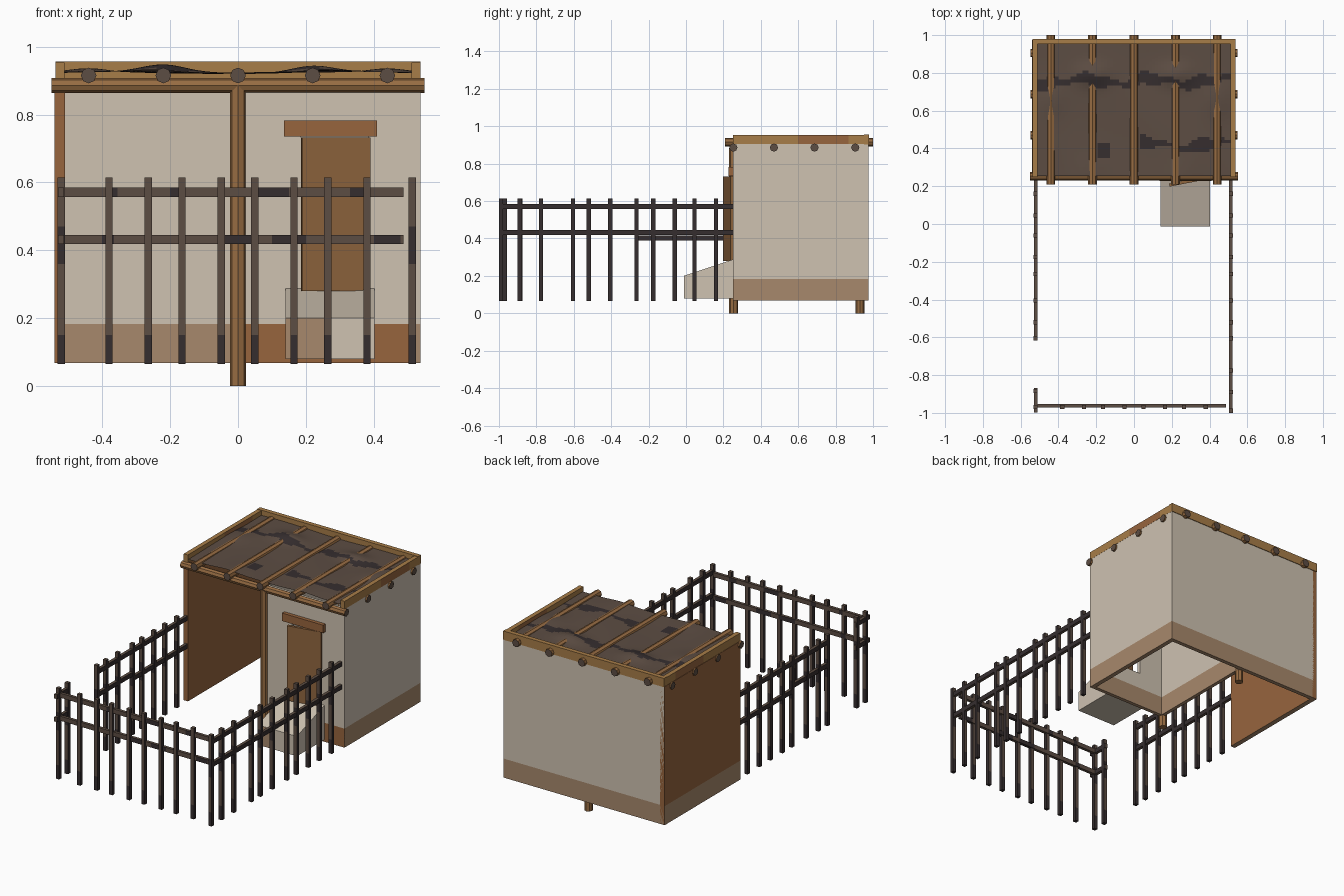
import bpy, bmesh, math, random
from mathutils import Matrix, Vector

if "Cube" in bpy.data.objects:
    bpy.data.objects.remove(bpy.data.objects["Cube"])

random.seed(4)
COLOURS = {
    "cream_plaster": (0.62, 0.54, 0.44),
    "tan_plaster": (0.39, 0.25, 0.15),
    "brown_plaster": (0.31, 0.130, 0.048),
    "door_wood": (0.275, 0.130, 0.048),
    "golden_wood": (0.39, 0.205, 0.065),
    "log_wood": (0.31, 0.150, 0.055),
    "grey_brown": (0.108, 0.074, 0.056),
    "charcoal": (0.036, 0.027, 0.028),
}
MATS = {}
for n, c in COLOURS.items():
    m = bpy.data.materials.new(n)
    m.diffuse_color = (*c, 1)
    m.use_nodes = True
    m.node_tree.nodes["Principled BSDF"].inputs["Base Color"].default_value = m.diffuse_color
    MATS[n] = m


def finish(name, bm, colours, rule=None):
    """Turn a bmesh into an object; rule(face) gives the colour index."""
    bm.normal_update()
    if rule:
        for f in bm.faces:
            f.material_index = rule(f)
    me = bpy.data.meshes.new(name)
    bm.to_mesh(me)
    bm.free()
    for c in colours:
        me.materials.append(MATS[c])
    ob = bpy.data.objects.new(name, me)
    bpy.context.collection.objects.link(ob)
    return ob


def add_box(bm, x0, x1, y0, y1, z0, z1):
    mat = Matrix.Translation(((x0 + x1) / 2, (y0 + y1) / 2, (z0 + z1) / 2)) @ \
        Matrix.Diagonal((x1 - x0, y1 - y0, z1 - z0, 1))
    bmesh.ops.create_cube(bm, size=1, matrix=mat)


def split(bm, co, no):
    bmesh.ops.bisect_plane(bm, geom=bm.verts[:] + bm.edges[:] + bm.faces[:],
                           plane_co=co, plane_no=no)


def box(name, dims, colours, rule=None, cut_z=None):
    bm = bmesh.new()
    add_box(bm, *dims)
    if cut_z:
        split(bm, (0, 0, cut_z), (0, 0, 1))
    return finish(name, bm, colours, rule)


def log(name, a, b, r, colours=("log_wood", "grey_brown"), sides=8):
    """Round log with differently coloured ends."""
    a, b = Vector(a), Vector(b)
    d = b - a
    rot = d.to_track_quat('Z', 'Y').to_matrix().to_4x4()
    bm = bmesh.new()
    bmesh.ops.create_cone(bm, cap_ends=True, segments=sides, radius1=r, radius2=r,
                          depth=d.length, matrix=Matrix.Translation((a + b) / 2) @ rot)
    ob = finish(name, bm, colours, lambda f: 1 if len(f.verts) > 4 else 0)
    return ob


# ---- walls, with a darker band along the foot
BAND, Z0, Z1 = 0.183, 0.068, 0.905
low = lambda f: 1 if f.calc_center_median().z < BAND else 0
CT = ("cream_plaster", "tan_plaster")
box("right_wall", (0.51, 0.537, 0.25, 0.975, Z0, Z1), CT, low, BAND)
box("back_wall", (-0.537, 0.537, 0.95, 0.975, Z0, Z1), CT, low, BAND)
box("partition_wall", (0.0, 0.022, 0.262, 0.95, Z0, Z1), CT, low, BAND)
box("left_wall", (-0.54, -0.51, 0.25, 0.975, Z0, Z1), ("brown_plaster", "tan_plaster"),
    lambda f: 1 if low(f) and (f.normal.x < -0.5 or f.normal.z < -0.5) else 0, BAND)

# ---- front wall of the closed room, built around the doorway
front_rule = lambda f: (0 if not low(f) else (2 if f.normal.y < -0.5 else 1))
for name, x0, x1, z0, z1 in (("front_wall_left", 0.02, 0.185, Z0, Z1),
                             ("front_wall_right", 0.385, 0.537, Z0, Z1),
                             ("front_wall_above_door", 0.185, 0.385, 0.735, Z1),
                             ("front_wall_below_door", 0.185, 0.385, Z0, 0.28)):
    box(name, (x0, x1, 0.25, 0.272, z0, z1),
        ("cream_plaster", "tan_plaster", "brown_plaster"), front_rule, BAND)

# ---- door standing ajar, and lintel
door = box("door", (-0.205, 0, -0.016, 0, 0.28, 0.732), ("door_wood",))
door.location = (0.387, 0.253, 0)
door.rotation_euler.z = math.radians(11)
box("door_lintel", (0.135, 0.41, 0.228, 0.262, 0.735, 0.783), ("brown_plaster",))

# ---- sloping entrance block
bm = bmesh.new()
prof = [(-0.012, 0.08), (0.25, 0.08), (0.25, 0.288), (-0.012, 0.2)]
base = bm.faces.new([bm.verts.new((0.14, y, z)) for y, z in prof])
ext = bmesh.ops.extrude_face_region(bm, geom=[base])
bmesh.ops.translate(bm, vec=(0.262, 0, 0),
                    verts=[v for v in ext["geom"] if isinstance(v, bmesh.types.BMVert)])
bmesh.ops.recalc_face_normals(bm, faces=bm.faces)
split(bm, (0.255, 0, 0), (1, 0, 0))
finish("entrance_ramp", bm, CT,
       lambda f: 1 if abs(f.normal.y) > 0.9 and f.calc_center_median().x < 0.255 else 0)

# ---- upright posts and roof logs
for name, y in (("front_post", 0.255), ("back_post", 0.93)):
    log(name, (0, y, 0), (0, y, 0.885), 0.024, ("log_wood", "log_wood"))
for i, y in enumerate((0.253, 0.47, 0.687, 0.905)):
    e = 0.55 if i == 0 else 0.547
    log(f"cross_log_{i}", (-e, y, 0.886), (e, y, 0.886), 0.022)
for i in range(5):
    x = -0.44 + 0.22 * i
    log(f"roof_beam_{i}", (x, 0.208, 0.915), (x, 1.0, 0.915), 0.023)

# ---- parapet boards round three sides
rim = ("golden_wood", "brown_plaster")
for s, side in ((-1, "left"), (1, "right")):
    xs = sorted((s * 0.511, s * 0.538))
    bm = bmesh.new()
    add_box(bm, *xs, 0.25, 0.978, 0.905, 0.953)
    for y in (0.6, 0.87):
        split(bm, (0, y, 0), (0, 1, 0))
    finish(f"{side}_parapet", bm, rim,
           lambda f: 1 if abs(f.normal.x) > 0.5 and 0.6 < f.calc_center_median().y < 0.87 else 0)
box("back_parapet", (-0.538, 0.538, 0.952, 0.979, 0.903, 0.956), rim)

# ---- sagging roof cover with dark stains
bm = bmesh.new()
bmesh.ops.create_grid(bm, x_segments=64, y_segments=44, size=0.5)


def sag(x, y):
    z = 0.924 + 0.004 * math.sin(9 * x + 5 * y) * math.cos(7 * y)
    for bx in (-0.22, 0.22):
        z += 0.021 * math.exp(-((x - bx) / 0.09) ** 2 - ((y - 0.79) / 0.06) ** 2)
        z += 0.008 * math.exp(-((x - bx * 1.15) / 0.09) ** 2 - ((y - 0.25) / 0.12) ** 2)
    for bx in (-0.44, 0.44):
        z += 0.012 * math.exp(-((x - bx) / 0.08) ** 2 - ((y - 0.66) / 0.1) ** 2)
    return z


for v in bm.verts:
    v.co.x *= 1.024
    v.co.y = 0.605 + v.co.y * 0.70
    v.co.z = sag(v.co.x, v.co.y)


def stain(f):
    x, y, _ = f.calc_center_median()
    w = 0.016 * math.sin(17 * x) + 0.008 * math.sin(41 * x)
    if abs(y - 0.755 - w) < 0.024 + 0.010 * math.sin(23 * x):
        return 1
    if x > 0.03 and abs(y - 0.42 - w) < 0.022 + 0.014 * math.sin(19 * x + 1):
        return 1
    return 1 if (x + 0.16) ** 2 + 0.6 * (y - 0.39) ** 2 < 0.0012 else 0


finish("roof_cover", bm, ("grey_brown", "charcoal"), stain)

# ---- fence: posts and rails
FENCE = ("grey_brown", "charcoal")
H = 0.011


def fence_posts(name, spots, dark_sides):
    bm = bmesh.new()
    for x, y in spots:
        add_box(bm, x - H, x + H, y - H, y + H, 0.065, 0.615)
    for z in (0.15, 0.36, 0.47):
        split(bm, (0, 0, z), (0, 0, 1))

    def rule(f):
        z = f.calc_center_median().z
        if f.normal.z > 0.5:
            return 0
        if abs(f.normal.x) > 0.5:
            return 1
        return 1 if z < 0.15 or (dark_sides and 0.36 < z < 0.47) else 0
    finish(name, bm, FENCE, rule)


def fence_rail(name, a, b, z, dark=()):
    """Rail between two ground points; dark lists x spans of stained wood."""
    t, h = 0.009, 0.0135
    bm = bmesh.new()
    add_box(bm, min(a[0], b[0]) - t, max(a[0], b[0]) + t, min(a[1], b[1]) - t,
            max(a[1], b[1]) + t, z - h, z + h)
    for span in dark:
        for x in span:
            split(bm, (x, 0, 0), (1, 0, 0))

    def rule(f):
        x = f.calc_center_median().x
        if f.normal.z > 0.5:
            return 0
        return 1 if abs(f.normal.x) > 0.5 or any(p < x < q for p, q in dark) else 0
    finish(name, bm, FENCE, rule)


side_y = [-0.605, -0.52, -0.405, -0.265, -0.175, -0.06, 0.045, 0.16]
front_x = [-0.38, -0.265, -0.165, -0.05, 0.05, 0.165, 0.265, 0.38]
fence_posts("front_fence_posts", [(x, -0.969) for x in front_x], False)
fence_posts("right_fence_posts", [(0.513, y) for y in [-0.989, -0.89, -0.775] + side_y], True)
fence_posts("left_fence_posts", [(-0.521, y) for y in [-0.969, -0.885] + side_y], True)

fence_rail("front_fence_top_rail", (-0.52, -0.963), (0.478, -0.963), 0.571,
           ((-0.38, -0.355), (-0.2, -0.165), (0.05, 0.15), (0.33, 0.38)))
fence_rail("front_fence_low_rail", (-0.52, -0.963), (0.478, -0.963), 0.432,
           ((-0.4, -0.365), (-0.06, 0.05), (0.1, 0.2), (0.4, 0.478)))
for z, part in ((0.571, "top"), (0.432, "low")):
    fence_rail(f"right_fence_{part}_rail", (0.513, -0.985), (0.513, 0.25), z)
    fence_rail(f"left_gate_{part}_rail", (-0.521, -0.99), (-0.521, -0.877), z)
fence_rail("left_fence_top_rail", (-0.521, -0.6), (-0.521, 0.25), 0.571)
fence_rail("left_fence_low_rail", (-0.521, -0.6), (-0.521, -0.265), 0.432)
fence_rail("left_fence_inner_rail", (-0.521, -0.265), (-0.521, 0.25), 0.402)
